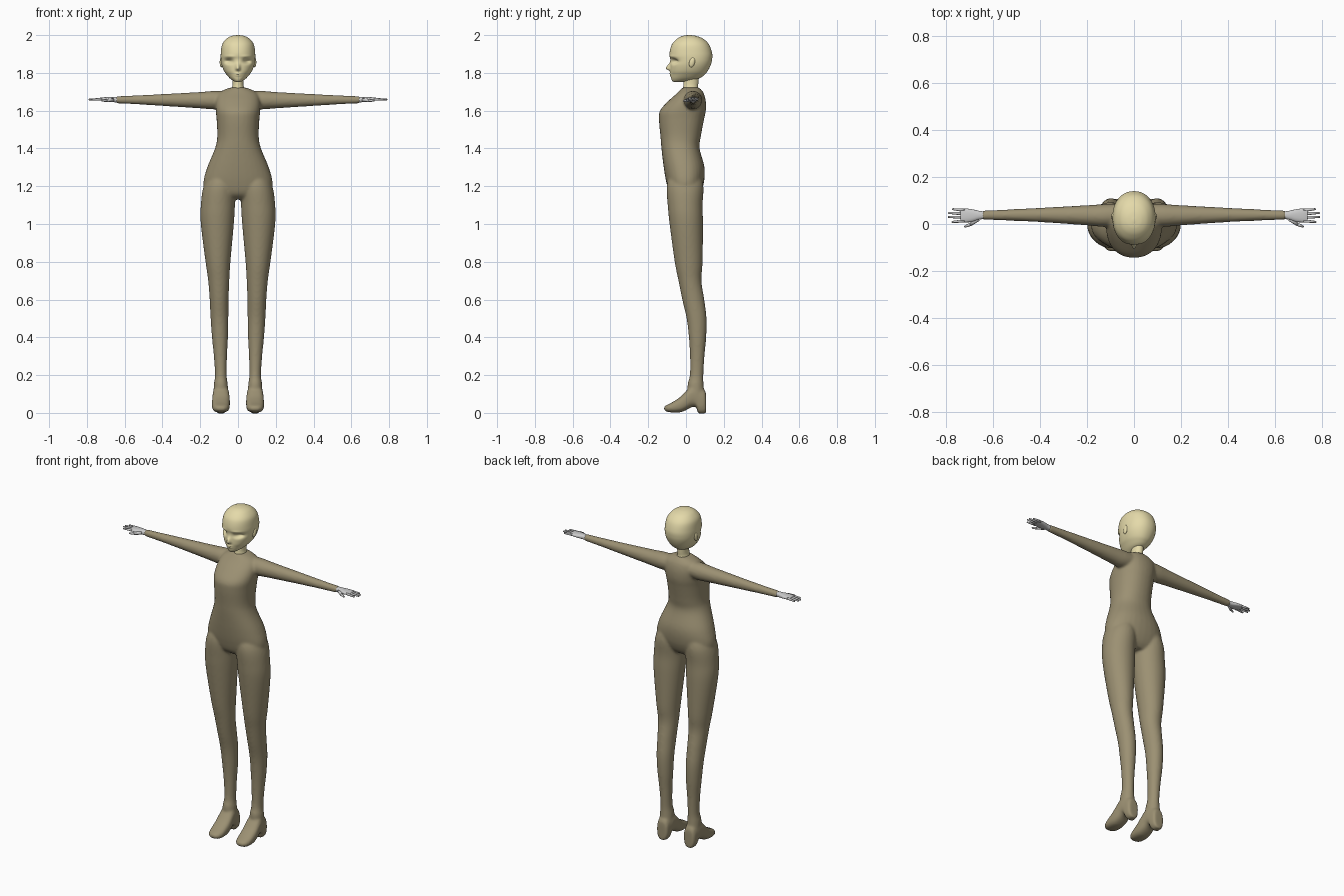
import bpy, bmesh, math
from mathutils import Vector, Matrix


def material(name, rgb):
    m = bpy.data.materials.new(name)
    m.diffuse_color = (*rgb, 1)
    return m


SUIT = material("suit", (0.33, 0.28, 0.17))
SKIN = material("skin", (0.78, 0.70, 0.40))


def smooth_rows(rows, k):
    """Catmull-Rom interpolation of section rows, k steps per span."""
    out = []
    for i in range(len(rows) - 1):
        p = [rows[max(0, min(len(rows) - 1, i + j))] for j in (-1, 0, 1, 2)]
        for s in range(k):
            t = s / k
            out.append([0.5 * (2 * b + (c - a) * t + (2 * a - 5 * b + 4 * c - d) * t * t
                               + (3 * b - a - 3 * c + d) * t ** 3) for a, b, c, d in zip(*p)])
    return out + [list(rows[-1])]


def loft(bm, axis, rows, segs=32, k=5, n=2.0, flip=1):
    """Skin superellipse sections (t, u0, u1, v0, v1) along an axis; flip=-1 mirrors in x."""
    rings = []
    for t, u0, u1, v0, v1 in smooth_rows(rows, k):
        ring = []
        for i in range(segs):
            c, s = math.cos(math.tau * i / segs), math.sin(math.tau * i / segs)
            u = (u0 + u1) / 2 + (u1 - u0) / 2 * math.copysign(abs(c) ** (2 / n), c)
            v = (v0 + v1) / 2 + (v1 - v0) / 2 * math.copysign(abs(s) ** (2 / n), s)
            x, y, z = {"x": (t, u, v), "y": (u, t, v), "z": (u, v, t)}[axis]
            ring.append(bm.verts.new((x * flip, y, z)))
        rings.append(ring)
    faces = [bm.faces.new(rings[0]), bm.faces.new(rings[-1][::-1])]
    for a, b in zip(rings, rings[1:]):
        for i in range(segs):
            j = (i + 1) % segs
            faces.append(bm.faces.new((a[j], a[i], b[i], b[j])))
    bmesh.ops.recalc_face_normals(bm, faces=faces)


def finish(name, bm, mat=None):
    me = bpy.data.meshes.new(name)
    bm.to_mesh(me)
    bm.free()
    ob = bpy.data.objects.new(name, me)
    bpy.context.collection.objects.link(ob)
    if mat:
        me.materials.append(mat)
    me.polygons.foreach_set("use_smooth", [True] * len(me.polygons))
    return ob


# Body suit: torso, arms, legs and heeled feet, fused into one skin
torso = [(1.13, -.10, .10, -.05, .05), (1.16, -.165, .165, -.085, .075),
         (1.22, -.183, .183, -.104, .095), (1.30, -.163, .163, -.118, .098),
         (1.40, -.122, .122, -.13, .072), (1.46, -.11, .11, -.135, .078),
         (1.55, -.113, .113, -.143, .095), (1.60, -.118, .118, -.138, .105),
         (1.65, -.118, .118, -.095, .105), (1.69, -.105, .105, -.05, .095),
         (1.712, -.07, .07, -.028, .08), (1.722, -.04, .04, -.02, .07)]
leg = [(1.28, .03, .14, -.08, .07), (1.2, .014, .182, -.102, .092),
       (1.1, .016, .197, -.097, .088), (1.0, .022, .197, -.087, .09),
       (.8, .04, .172, -.06, .088), (.7, .046, .158, -.04, .082),
       (.6, .05, .15, -.02, .097), (.5, .051, .145, .003, .109),
       (.4, .053, .138, .015, .107), (.3, .058, .128, .021, .098),
       (.2, .060, .122, .020, .092), (.15, .054, .128, .008, .093), (.09, .05, .13, .01, .098)]
foot = [(.107, .068, .112, .0, .09), (.100, .055, .125, -.003, .12), (.066, .05, .13, -.003, .14),
        (.054, .048, .132, .03, .145), (.03, .046, .134, .03, .145), (0, .043, .137, .014, .115),
        (-.03, .043, .138, .003, .085), (-.07, .046, .136, .002, .058),
        (-.1, .055, .127, .006, .043), (-.117, .075, .105, .015, .032)]
arm = [(.04, .0, .085, 1.62, 1.70), (.12, -.012, .085, 1.607, 1.705), (.2, -.006, .08, 1.612, 1.699),
       (.4, .008, .069, 1.625, 1.688), (.56, .015, .061, 1.635, 1.68), (.645, .018, .057, 1.638, 1.677)]
bm = bmesh.new()
loft(bm, "z", torso, n=2.2)
for side in (-1, 1):
    loft(bm, "z", leg, flip=side)
    loft(bm, "y", foot, n=2.6, flip=side)
    loft(bm, "x", arm, flip=side)
body = finish("body_suit", bm, SUIT)
fuse = body.modifiers.new("fuse", "REMESH")
fuse.mode, fuse.voxel_size, fuse.use_smooth_shade = "VOXEL", 0.007, True
relax = body.modifiers.new("relax", "SMOOTH")
relax.factor, relax.iterations = 0.5, 8

# Head with sculpted face
skull = [(1.752, -.008, .008, -.06, -.03), (1.756, -.022, .022, -.071, .01),
         (1.77, -.042, .042, -.078, .068), (1.79, -.06, .06, -.080, .098),
         (1.81, -.074, .074, -.083, .115), (1.84, -.086, .086, -.083, .13),
         (1.87, -.091, .091, -.083, .138), (1.905, -.091, .091, -.087, .138),
         (1.95, -.084, .084, -.075, .122), (1.98, -.062, .062, -.048, .092),
         (1.995, -.035, .035, -.02, .056), (2.0, -.006, .006, .009, .024)]
bm = bmesh.new()
loft(bm, "z", skull, segs=128, k=10, n=2.15)


def bump(x, z, cx, cz, sx, sz):
    return math.exp(-((x - cx) / sx) ** 2 - ((z - cz) / sz) ** 2)


for v in bm.verts:
    x, y, z = v.co
    if y < 0.01:
        d = .024 * bump(x, z, 0, 1.824, .011, .011 if z < 1.824 else .022)    # nose
        d += .007 * bump(x, z, 0, 1.792, .018, .010)                          # lips
        d -= .004 * bump(x, z, 0, 1.791, .014, .002)                          # mouth line
        d -= .022 * bump(abs(x), z, .049, 1.862, .021, .013)                  # eye sockets
        d += .004 * bump(abs(x), z, .045, 1.887, .03, .008)                   # brows
        v.co.y -= d
finish("head", bm, SKIN)

# Ears and neck
for side, label in ((-1, "right"), (1, "left")):
    bm = bmesh.new()
    shape = (Matrix.Translation((side * .088, .032, 1.856)) @ Matrix.Rotation(-.25, 4, "X")
             @ Matrix.Diagonal((.009, .015, .027, 1)))
    bmesh.ops.create_uvsphere(bm, u_segments=20, v_segments=12, radius=1, matrix=shape)
    finish(label + "_ear", bm, SKIN)
bm = bmesh.new()
loft(bm, "z", [(1.69, -.04, .04, -.022, .07), (1.725, -.031, .031, -.015, .064),
               (1.75, -.029, .029, -.013, .066), (1.80, -.032, .032, -.01, .07)])
finish("neck", bm, SKIN)


def finger(bm, a, b, r0, r1):
    """Tapered digit with a rounded tip."""
    a, b = Vector(a), Vector(b)
    turn = (b - a).to_track_quat("Z", "Y").to_matrix().to_4x4()
    bmesh.ops.create_cone(bm, cap_ends=True, segments=12, radius1=r0, radius2=r1, depth=(b - a).length,
                          matrix=Matrix.Translation((a + b) / 2) @ turn)
    bmesh.ops.create_uvsphere(bm, u_segments=12, v_segments=8, radius=r1, matrix=Matrix.Translation(b))


# Hands: palm, four fingers and thumb
palm = [(.635, .022, .053, 1.643, 1.673), (.66, .018, .056, 1.645, 1.673),
        (.69, .009, .063, 1.648, 1.672), (.72, .007, .066, 1.652, 1.670), (.738, .01, .064, 1.655, 1.667)]
tips = [(.013, .772, .009), (.028, .788, .030), (.043, .787, .047), (.058, .770, .063)]
for side, label in ((-1, "right"), (1, "left")):
    bm = bmesh.new()
    loft(bm, "x", palm, segs=24, n=2.4, flip=side)
    for y0, x1, y1 in tips:
        finger(bm, (side * .72, y0, 1.661), (side * x1, y1, 1.659), .0072, .0042)
    finger(bm, (side * .662, .022, 1.657), (side * .695, -.001, 1.654), .010, .0075)
    finger(bm, (side * .695, -.001, 1.654), (side * .718, -.011, 1.652), .0075, .0045)
    finish(label + "_hand", bm)
